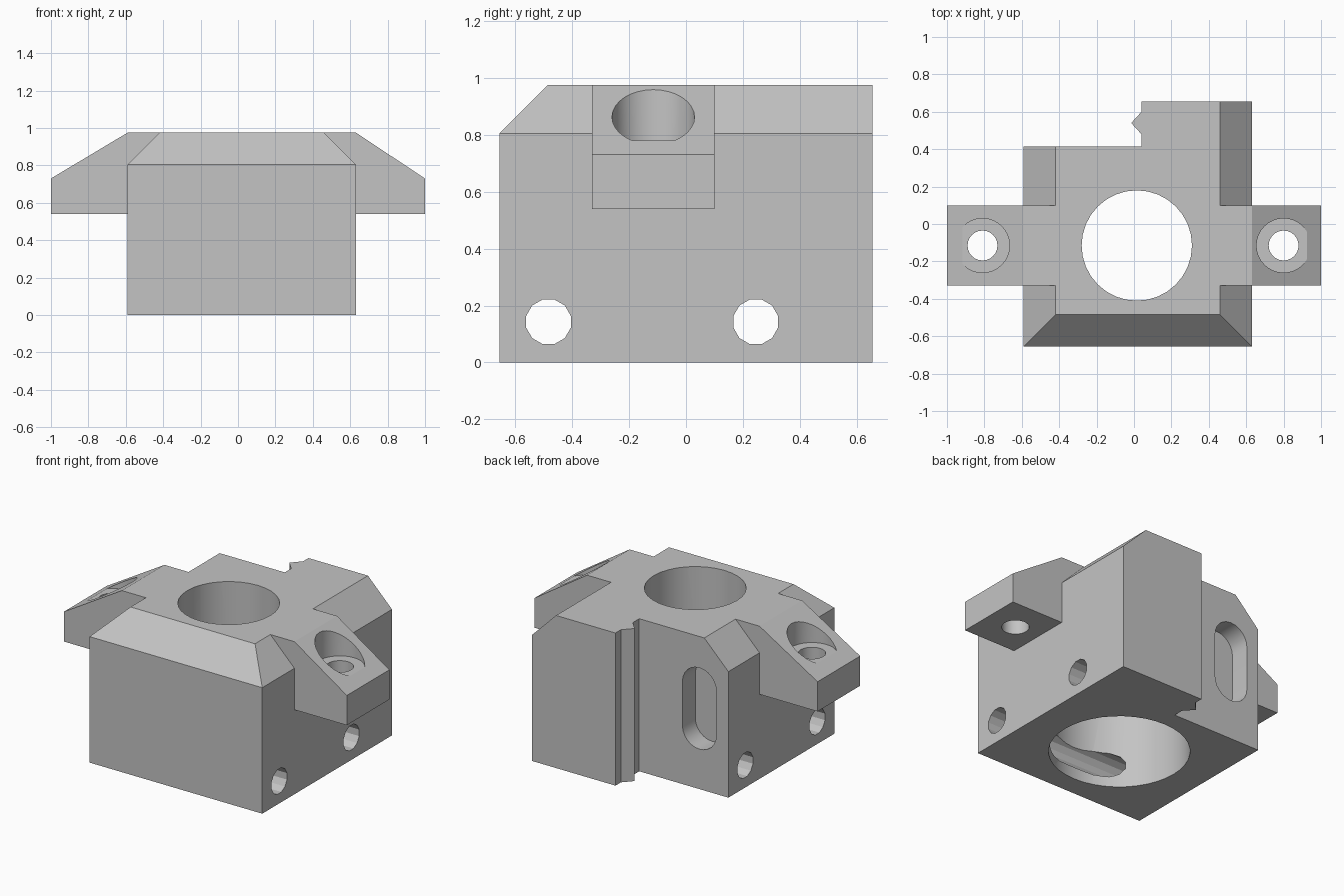
import bpy, bmesh, math

if "Cube" in bpy.data.objects:
    bpy.data.objects.remove(bpy.data.objects["Cube"])

grey = bpy.data.materials.new("plain_grey")
grey.use_nodes = True
colour = (0.55, 0.55, 0.55, 1)
grey.diffuse_color = colour
grey.node_tree.nodes["Principled BSDF"].inputs["Base Color"].default_value = colour

TOP = 0.975


def make_object(name, bm):
    bmesh.ops.recalc_face_normals(bm, faces=bm.faces)
    mesh = bpy.data.meshes.new(name)
    bm.to_mesh(mesh)
    bm.free()
    mesh.materials.append(grey)
    obj = bpy.data.objects.new(name, mesh)
    bpy.context.collection.objects.link(obj)
    return obj


def prism(name, outline, axis, low, high):
    """Extrude a 2D outline along the named axis."""
    place = {"x": lambda a, b, t: (t, a, b),
             "y": lambda a, b, t: (a, t, b),
             "z": lambda a, b, t: (a, b, t)}[axis]
    bm = bmesh.new()
    rings = [[bm.verts.new(place(a, b, t)) for a, b in outline] for t in (low, high)]
    bm.faces.new(rings[0])
    bm.faces.new(rings[1])
    n = len(outline)
    for i in range(n):
        j = (i + 1) % n
        bm.faces.new((rings[0][i], rings[0][j], rings[1][j], rings[1][i]))
    return make_object(name, bm)


def circle(cx, cy, r, sides, turn=0.0):
    return [(cx + r * math.cos(turn + math.tau * i / sides),
             cy + r * math.sin(turn + math.tau * i / sides)) for i in range(sides)]


def combine(target, tool, operation):
    mod = target.modifiers.new(tool.name, "BOOLEAN")
    mod.operation = operation
    mod.solver = "EXACT"
    mod.object = tool
    bpy.ops.object.select_all(action="DESELECT")
    bpy.context.view_layer.objects.active = target
    target.select_set(True)
    bpy.ops.object.modifier_apply(modifier=mod.name)
    bpy.data.objects.remove(tool)


# Main block, bevelled at the front and both sides
bm = bmesh.new()
left, right, front, back, bevel = -0.59, 0.63, -0.655, 0.655, 0.17
rings = []
for z, inset in ((0, 0), (TOP - bevel, 0), (TOP, bevel)):
    l, r, f = left + inset, right - inset, front + inset
    rings.append([bm.verts.new((x, y, z))
                  for x, y in ((l, f), (r, f), (r, back), (l, back))])
bm.faces.new(rings[0])
bm.faces.new(rings[-1])
for low, high in zip(rings, rings[1:]):
    for i in range(4):
        j = (i + 1) % 4
        bm.faces.new((low[i], low[j], high[j], high[i]))
block = make_object("mount_block", bm)

# Rear corner step, leaving a small pointed rib on its side wall
step = [(-1, 0.415), (0.04, 0.415), (0.04, 0.48), (-0.015, 0.54),
        (0.04, 0.6), (0.04, 1), (-1, 1)]
combine(block, prism("corner_step", step, "z", -0.2, 1.2), "DIFFERENCE")

# Sloped mounting ears, joined across the block
ears = [(-1, 0.54), (1, 0.54), (1, 0.73), (right, TOP), (left, TOP), (-1, 0.73)]
combine(block, prism("ears", ears, "y", -0.33, 0.1), "UNION")

# Central bore with a wider bore from below
cx, cy = 0.015, -0.115
combine(block, prism("bore", circle(cx, cy, 0.295, 32), "z", -0.2, 1.2), "DIFFERENCE")
combine(block, prism("wide_bore", circle(cx, cy, 0.41, 40), "z", -0.2, 0.58), "DIFFERENCE")

# Ear screw holes and head recesses
for x in (-0.81, 0.8):
    combine(block, prism("head_recess", circle(x, cy, 0.145, 32), "z", 0.78, 1.2), "DIFFERENCE")
    combine(block, prism("screw_hole", circle(x, cy, 0.08, 24), "z", 0.3, 1.2), "DIFFERENCE")

# Cross holes through the sides
for y in (-0.483, 0.245):
    hole = circle(y, 0.143, 0.081, 12, math.radians(15))
    combine(block, prism("cross_hole", hole, "x", -1.2, 1.2), "DIFFERENCE")

# Rounded upright pocket in the stepped rear face
pocket = []
for i in range(13):
    a = math.pi * i / 12
    pocket.append((-0.385 + 0.12 * math.cos(a), 0.655 + 0.12 * math.sin(a)))
pocket += [(-0.77 - x, 1.03 - z) for x, z in pocket]
combine(block, prism("rear_pocket", pocket, "y", 0.285, 0.6), "DIFFERENCE")

bpy.context.view_layer.objects.active = block
block.select_set(True)
bpy.ops.object.shade_smooth_by_angle(angle=math.radians(28))
